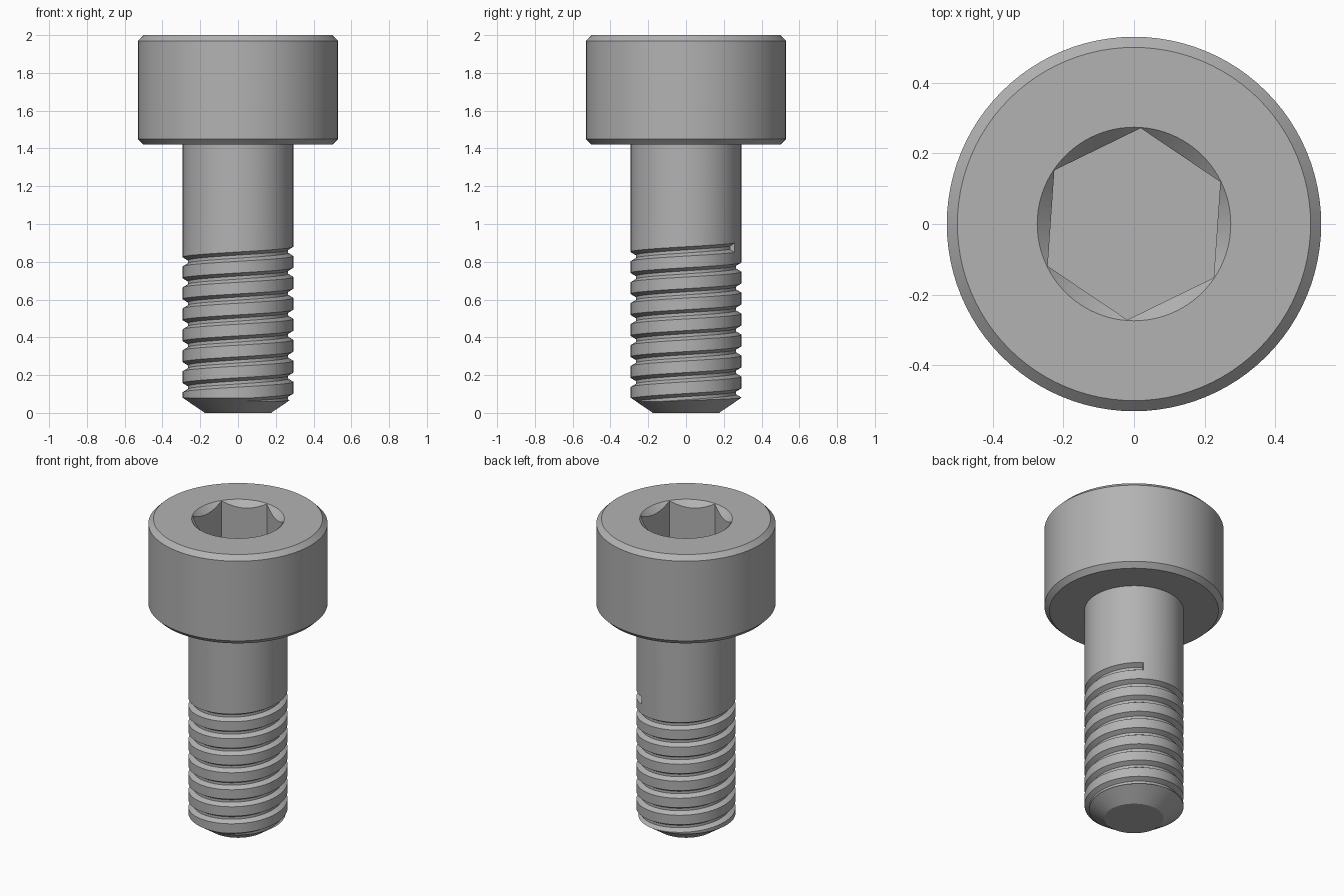
import bpy, bmesh, math

cube = bpy.data.objects.get("Cube")
if cube:
    bpy.data.objects.remove(cube, do_unlink=True)

SEGMENTS = 96
steel = bpy.data.materials.new("grey steel")
steel.use_nodes = True
GREY = (0.45, 0.45, 0.45, 1)
steel.diffuse_color = GREY
steel.node_tree.nodes["Principled BSDF"].inputs["Base Color"].default_value = GREY


def skin(name, rings, close=False):
    """Bridge successive rings of points and cap both ends."""
    bm = bmesh.new()
    loops = [[bm.verts.new(p) for p in ring] for ring in rings]
    n = len(loops[0])
    for a, b in zip(loops, loops[1:]):
        for i in range(n):
            j = (i + 1) % n
            bm.faces.new((a[i], a[j], b[j], b[i]))
    bm.faces.new(loops[0][::-1])
    bm.faces.new(loops[-1])
    bmesh.ops.recalc_face_normals(bm, faces=bm.faces)
    mesh = bpy.data.meshes.new(name)
    bm.to_mesh(mesh)
    bm.free()
    mesh.materials.append(steel)
    obj = bpy.data.objects.new(name, mesh)
    bpy.context.collection.objects.link(obj)
    return obj


def polar(r, angle, z):
    return (r * math.cos(angle), r * math.sin(angle), z)


def turned(name, profile, sides=SEGMENTS, start=0.0):
    """Solid of revolution from (radius, height) pairs."""
    return skin(name, [[polar(r, start + math.tau * i / sides, z) for i in range(sides)]
                       for r, z in profile])


def cut(obj, cutter):
    mod = obj.modifiers.new("cut", 'BOOLEAN')
    mod.operation = 'DIFFERENCE'
    mod.solver = 'EXACT'
    mod.object = cutter
    bpy.context.view_layer.objects.active = obj
    bpy.ops.object.modifier_apply(modifier=mod.name)
    bpy.data.objects.remove(cutter, do_unlink=True)


def smooth(obj):
    bpy.ops.object.select_all(action='DESELECT')
    obj.select_set(True)
    bpy.context.view_layer.objects.active = obj
    bpy.ops.object.shade_smooth_by_angle(angle=math.radians(25))


# Cylindrical head with chamfered rims
head = turned("head", [(0.5, 1.42), (0.53, 1.45), (0.53, 1.97), (0.5, 2.0)])

# Hex socket with a conical lead-in
cut(head, turned("socket_cutter", [(0.272, 1.71), (0.272, 2.1)], 6, math.radians(26)))
cut(head, turned("lead_in_cutter", [(0.194, 1.92), (0.294, 2.02)]))
smooth(head)

# Shank with a tapered tip
shank = turned("shank", [(0.175, 0), (0.293, 0.08), (0.293, 1.43)])

# Right-handed thread groove
PITCH, MID_HEIGHT, END = 0.111, 0.855, math.radians(61)
SECTION = [(0.265, -0.008), (0.33, -0.047), (0.33, 0.047), (0.265, 0.008)]
step = math.tau / SEGMENTS
rings = []
for i in range(int(7.5 * SEGMENTS)):
    a = END - i * step
    z = MID_HEIGHT + PITCH * a / math.tau
    rings.append([polar(r, a, z + dz) for r, dz in SECTION])
cut(shank, skin("thread_cutter", rings))
smooth(shank)
